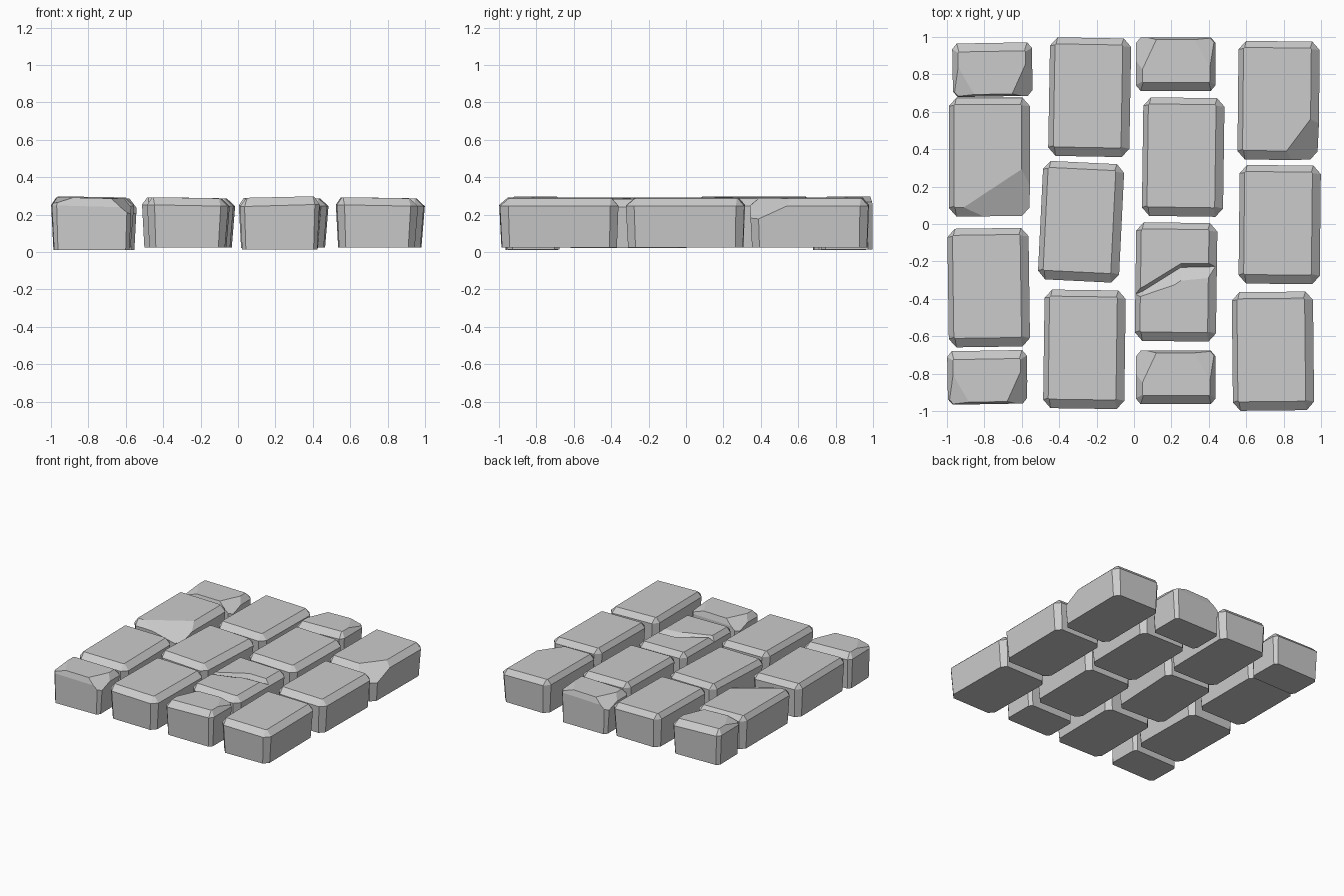
import bpy, bmesh
from math import radians
from mathutils import Vector, Matrix

if "Cube" in bpy.data.objects:
    bpy.data.objects.remove(bpy.data.objects["Cube"])


def ring(bm, x0, x1, y0, y1, cx, cy, z, tilt=0.0):
    """Rectangle with clipped corners; tilt drops the right side."""
    pts = [(x0 + cx, y0), (x1 - cx, y0), (x1, y0 + cy), (x1, y1 - cy),
           (x1 - cx, y1), (x0 + cx, y1), (x0, y1 - cy), (x0, y0 + cy)]
    return [bm.verts.new((x, y, z - tilt * (x - x0) / (x1 - x0))) for x, y in pts]


def skin(bm, rings):
    bm.faces.new(rings[0][::-1])
    for a, b in zip(rings, rings[1:]):
        n = len(a)
        for i in range(n):
            j = (i + 1) % n
            bm.faces.new((a[i], a[j], b[j], b[i]))
    bm.faces.new(rings[-1])


def chip(bm, a, b, c):
    """Slice off everything above the plane through three points."""
    a, b, c = Vector(a), Vector(b), Vector(c)
    n = (b - a).cross(c - a).normalized()
    if n.z < 0:
        n = -n
    geom = bm.verts[:] + bm.edges[:] + bm.faces[:]
    res = bmesh.ops.bisect_plane(bm, geom=geom, plane_co=a, plane_no=n, clear_outer=True)
    cut = [e for e in res['geom_cut'] if isinstance(e, bmesh.types.BMEdge)]
    bmesh.ops.edgenet_fill(bm, edges=cut)


def finish(bm, name, matrix=Matrix()):
    bmesh.ops.recalc_face_normals(bm, faces=bm.faces[:])
    me = bpy.data.meshes.new(name)
    bm.to_mesh(me)
    bm.free()
    ob = bpy.data.objects.new(name, me)
    ob.matrix_world = matrix
    bpy.context.collection.objects.link(ob)
    return ob


def place(x, y, z, rot):
    return Matrix.Translation((x, y, z)) @ Matrix.Rotation(radians(rot), 4, 'Z')


def full_stone(name, x, y, rot=0, z=0.025, chips=()):
    bm = bmesh.new()
    w, l = 0.217, 0.317
    skin(bm, [ring(bm, -w + .012, w - .018, -l + .012, l - .008, .035, .04, 0),
              ring(bm, -w, w, -l, l, .04, .045, .228, .008),
              ring(bm, -w + .027, w - .045, -l + .048, l - .035, .006, .006, .268, .006)])
    for c in chips:
        chip(bm, *c)
    return finish(bm, name, place(x, y, z, rot))


def half_stone(name, x, y, rot=0, z=0.01):
    # broken front side is sharp, the back and left edges are worn
    bm = bmesh.new()
    w, l = 0.213, 0.143
    skin(bm, [ring(bm, -w + .012, w - .012, -l, l - .01, .02, .025, 0),
              ring(bm, -w, w, -l, l, .025, .03, .24, .012),
              ring(bm, -w + .03, w - .035, -l + .012, l - .045, .005, .005, .283, .008)])
    chip(bm, (.10, -l, .275), (.20, .05, .265), (w, -l, .18))
    chip(bm, (-w, -l, .245), (-.13, -l, .27), (-w + .03, 0, .28))
    return finish(bm, name, place(x, y, z, rot))


# Left column
half_stone("left_half_stone_back", -.757, .825, 1)
full_stone("left_chipped_stone", -.773, .358, 0, .03,
           [((-.16, -.30, .262), (.20, -.08, .25), (.20, -.31, .17))])
full_stone("left_stone_front", -.777, -.34, .8)
half_stone("left_half_stone_front", -.784, -.82, 1)

# Second column
full_stone("second_stone_back", -.237, .678, -1)
full_stone("second_stone_middle", -.283, .012, -2.8)
full_stone("second_stone_front", -.265, -.67, -.8)

# Third column, half stones turned around
half_stone("third_half_stone_back", .223, .855, 180, .015)
full_stone("third_stone_back", .263, .358, -.8)
cracked = full_stone("third_cracked_stone", .225, -.31, -.8, .022)
half_stone("third_half_stone_front", .223, -.82, 180, .015)

# Right column
full_stone("right_chipped_stone", .773, .66, -.6, .025,
           [((.02, -.31, .262), (.21, -.10, .235), (.215, -.29, .14))])
full_stone("right_stone_middle", .779, -.003, -.6)
full_stone("right_stone_front", .743, -.68, .6)

# Crack: wedge swept along the break, steep at the back and shallow in front
bm = bmesh.new()
rings = []
for x, y, width in [(-.03, -.37, .03), (.05, -.335, .03), (.25, -.21, .09), (.48, -.205, .08)]:
    rings.append([bm.verts.new(p) for p in
                  [(x, y, .34), (x, y, .29), (x, y - .022, .25),
                   (x, y - width - .02, .295), (x, y - width - .02, .34)]])
skin(bm, rings)
cutter = finish(bm, "crack_cutter")
mod = cracked.modifiers.new("crack", 'BOOLEAN')
mod.operation = 'DIFFERENCE'
mod.solver = 'EXACT'
mod.object = cutter

# Bake the crack and remove the cutter
dg = bpy.context.evaluated_depsgraph_get()
baked = bpy.data.meshes.new_from_object(cracked.evaluated_get(dg))
cracked.modifiers.clear()
cracked.data = baked
bpy.data.objects.remove(cutter)
